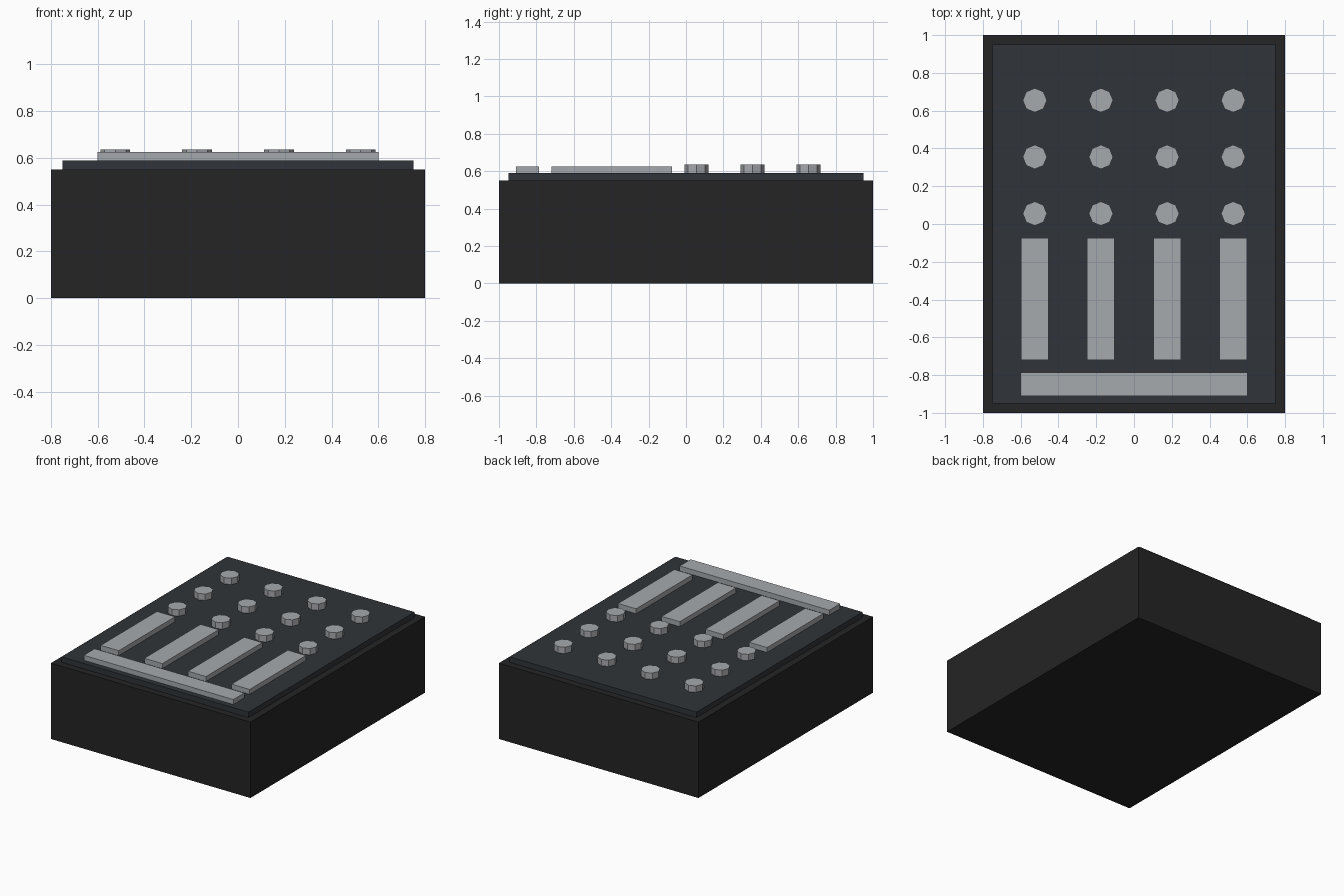
import bpy

if "Cube" in bpy.data.objects:
    bpy.data.objects.remove(bpy.data.objects["Cube"])

COLUMNS = (-0.525, -0.175, 0.175, 0.525)
KNOB_ROWS = (0.055, 0.355, 0.655)
PANEL_TOP = 0.59


def material(name, rgb):
    m = bpy.data.materials.new(name)
    m.diffuse_color = (*rgb, 1)
    m.use_nodes = True
    m.node_tree.nodes["Principled BSDF"].inputs["Base Color"].default_value = m.diffuse_color
    return m


def finish(name, mat):
    obj = bpy.context.object
    obj.name = name
    obj.data.materials.append(mat)
    return obj


def box(name, x, y, z, mat):
    """Box from (min, max) ranges on each axis."""
    ranges = (x, y, z)
    bpy.ops.mesh.primitive_cube_add(size=1, location=[(a + b) / 2 for a, b in ranges])
    bpy.context.object.scale = [b - a for a, b in ranges]
    bpy.ops.object.transform_apply(location=False, rotation=False, scale=True)
    return finish(name, mat)


case_black = material("case_black", (0.018, 0.018, 0.019))
panel_slate = material("panel_slate", (0.029, 0.034, 0.040))
control_grey = material("control_grey", (0.38, 0.40, 0.42))

# Case and raised top panel
box("case", (-0.8, 0.8), (-1, 1), (0, 0.55), case_black)
box("top_panel", (-0.75, 0.75), (-0.95, 0.95), (0.55, PANEL_TOP), panel_slate)

# Horizontal fader strip along the front
box("cross_fader", (-0.6, 0.6), (-0.91, -0.785), (PANEL_TOP, 0.626), control_grey)

# One column per channel: long fader plus three eight-sided knobs
for i, x in enumerate(COLUMNS, 1):
    box(f"channel_fader_{i}", (x - 0.0725, x + 0.0725), (-0.72, -0.075),
        (PANEL_TOP, 0.626), control_grey)
    for j, y in enumerate(KNOB_ROWS, 1):
        height = 0.636 - PANEL_TOP
        bpy.ops.mesh.primitive_cylinder_add(vertices=8, radius=0.064, depth=height,
                                            location=(x, y, PANEL_TOP + height / 2))
        finish(f"knob_{i}_{j}", control_grey)
